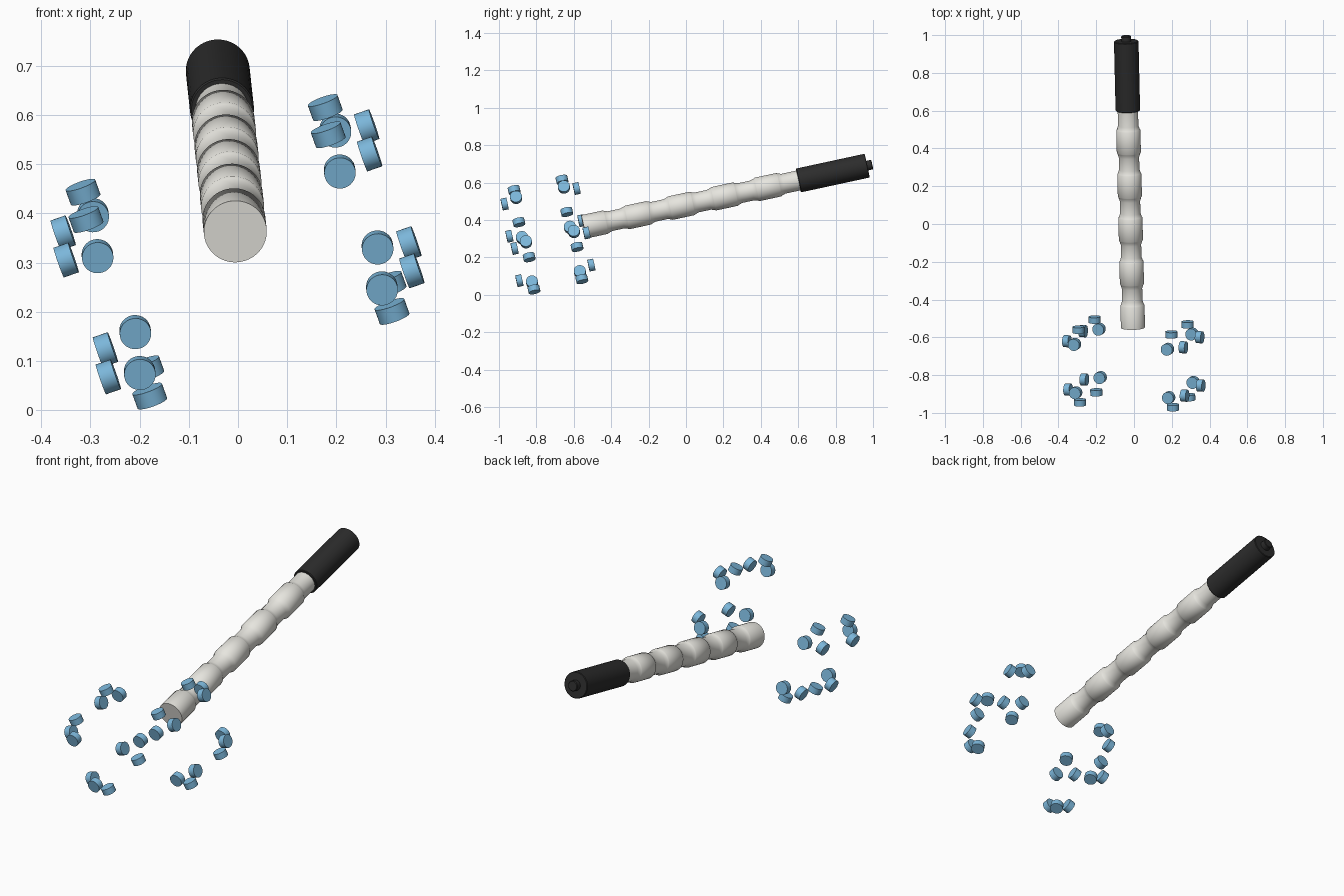
import bpy, bmesh, math
from mathutils import Matrix, Vector

if "Cube" in bpy.data.objects:
    bpy.data.objects.remove(bpy.data.objects["Cube"])

# Local frame of the tool: u = head width, d = along the handle, w = head height
d = Vector((-0.023, 0.977, 0.211)).normalized()
e1 = d.cross(Vector((0, 0, 1))).normalized()
e2 = e1.cross(d)
roll = math.radians(19.7)
u = e1 * math.cos(roll) + e2 * math.sin(roll)
w = u.cross(d)
centre = Vector((-0.001, -0.738, 0.322))
frame = Matrix((u, d, w)).transposed().to_4x4()
frame.translation = centre


def material(name, rgb):
    m = bpy.data.materials.new(name)
    m.diffuse_color = (*rgb, 1)
    m.use_nodes = True
    m.node_tree.nodes["Principled BSDF"].inputs["Base Color"].default_value = m.diffuse_color
    return m


white = material("warm_white", (0.80, 0.79, 0.74))
black = material("black", (0.025, 0.025, 0.025))
blue = material("blue", (0.20, 0.47, 0.70))


def lathe(name, profile, matrix, mat, sides=48):
    """Revolve (radius, height) points about local z, closing both ends."""
    bm = bmesh.new()
    rings = []
    for r, h in profile:
        rings.append([bm.verts.new((r * math.cos(2 * math.pi * i / sides),
                                    r * math.sin(2 * math.pi * i / sides), h))
                      for i in range(sides)])
    for a, b in zip(rings, rings[1:]):
        for i in range(sides):
            j = (i + 1) % sides
            bm.faces.new((a[i], a[j], b[j], b[i]))
    bm.faces.new(rings[0][::-1])
    bm.faces.new(rings[-1])
    me = bpy.data.meshes.new(name)
    bm.to_mesh(me)
    bm.free()
    me.materials.append(mat)
    ob = bpy.data.objects.new(name, me)
    bpy.context.collection.objects.link(ob)
    ob.matrix_world = matrix
    bpy.ops.object.select_all(action='DESELECT')
    ob.select_set(True)
    bpy.context.view_layer.objects.active = ob
    bpy.ops.object.shade_smooth_by_angle(angle=math.radians(40))
    return ob


along = frame @ Matrix.Rotation(-math.pi / 2, 4, 'X')   # local z runs along d

# Ribbed shaft: five wide bands with narrower waists between them
R, waist = 0.064, 0.054
shaft = []
for k in range(5):
    s = 0.195 + 0.237 * k
    if k:
        shaft += [(waist, s - 0.025), (R - 0.003, s - 0.004)]
    shaft += [(R, s), (R, s + 0.12), (R - 0.003, s + 0.124), (waist, s + 0.145)]
shaft.append((waist, 1.38))
lathe("shaft", shaft, along, white)

# Grip and end knob
lathe("grip", [(0.062, 1.370), (0.065, 1.373), (0.065, 1.743), (0.062, 1.746)], along, black)
lathe("end_knob", [(0.026, 1.74), (0.026, 1.771), (0.023, 1.774)], along, black)

# Three round studs at each corner of the head, one per face direction
corner, offset = Vector((0.261, 0.131, 0.129)), 0.066
stud = [(0.032, -0.016), (0.032, 0.016)]
for sx in (-1, 1):
    for sy in (-1, 1):
        for sz in (-1, 1):
            sign = Vector((sx, sy, sz))
            for axis in range(3):
                n = Vector((0, 0, 0))
                n[axis] = sign[axis]
                pos = corner * sign + n * offset
                m = frame @ Matrix.Translation(pos) @ n.to_track_quat('Z', 'Y').to_matrix().to_4x4()
                lathe("head_stud", stud, m, blue, 32)
